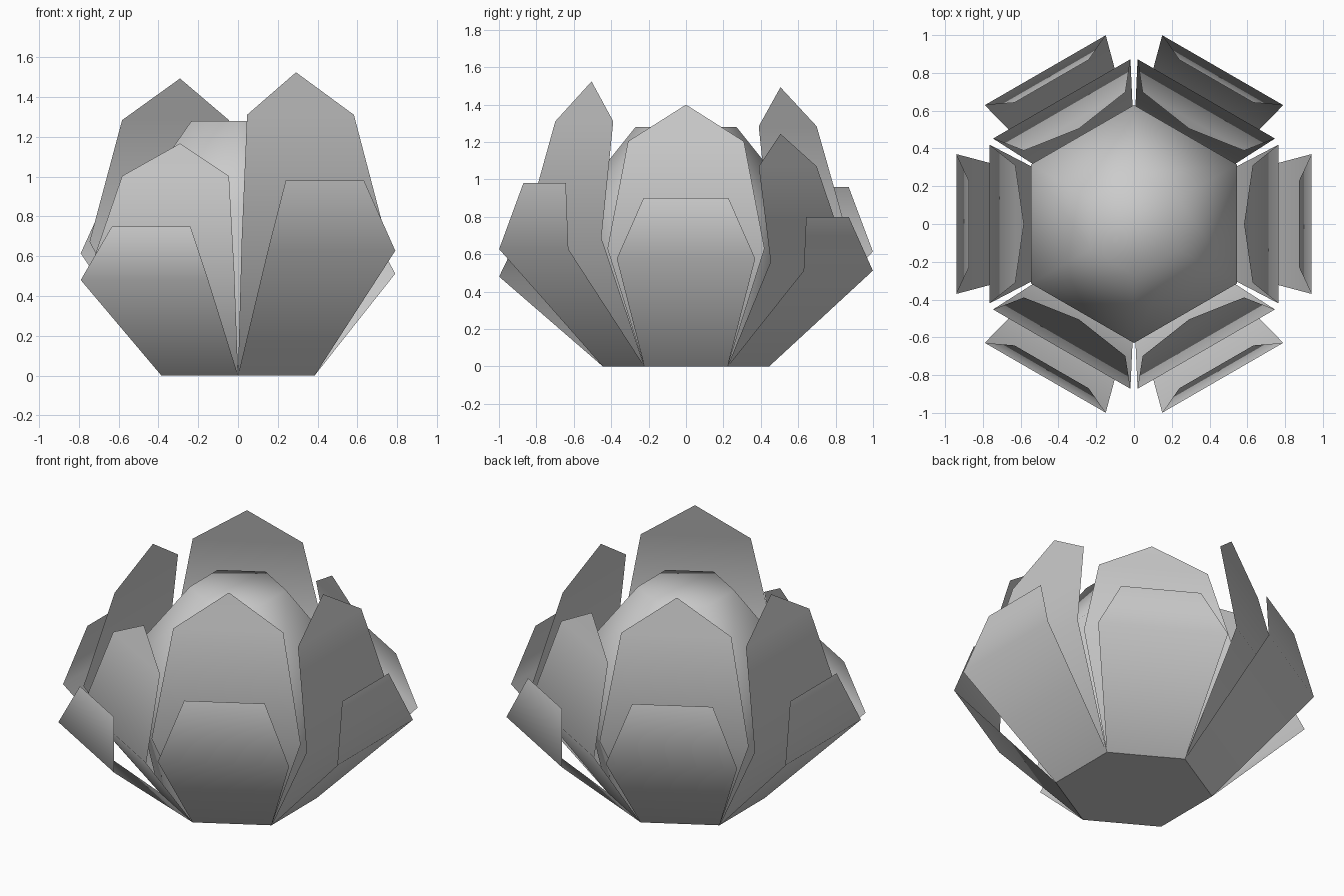
import bpy
from math import sin, cos, radians

if "Cube" in bpy.data.objects:
    bpy.data.objects.remove(bpy.data.objects["Cube"])


def add_mesh(name, verts, faces, angle):
    mesh = bpy.data.meshes.new(name)
    mesh.from_pydata(verts, [], faces)
    mesh.update()
    obj = bpy.data.objects.new(name, mesh)
    bpy.context.collection.objects.link(obj)
    bpy.ops.object.select_all(action='DESELECT')
    obj.select_set(True)
    bpy.context.view_layer.objects.active = obj
    bpy.ops.object.shade_smooth_by_angle(angle=radians(angle))
    return obj


def petal(name, deg, rows):
    """Open sheet from rows of (half width, distance out, height); half width 0 is a tip."""
    c, s = cos(radians(deg)), sin(radians(deg))
    verts, faces, prev = [], [], None
    for half, r, z in rows:
        row = []
        for t in ((-half, half) if half else (0,)):
            row.append(len(verts))
            verts.append((r * c - t * s, r * s + t * c, z))
        if prev:
            faces.append(prev + row[::-1])
        prev = row
    return add_mesh(name, verts, faces, 80)


# six-sided bud with a flat bottom and truncated top
rings = [(0.445, 0), (0.63, 0.83), (0.27, 1.28)]
verts = [(r * cos(radians(30 + 60 * i)), r * sin(radians(30 + 60 * i)), z)
         for r, z in rings for i in range(6)]
faces = [[5, 4, 3, 2, 1, 0], list(range(12, 18))]
for k in (0, 6):
    for i in range(6):
        j = (i + 1) % 6
        faces.append([k + i, k + j, k + 6 + j, k + 6 + i])
add_mesh("bud", verts, faces, 65)

# petals: each direction has its own height
heights = [0.90, 0.80, 0.96, 0.90, 0.75, 0.98]
for i, h in enumerate(heights):
    base = (0.2225, 0.385, 0)
    petal(f"outer_petal_{i + 1}", 60 * i,
          [base, (0.37, 0.94, 0.64 * h), (0.227, 0.873, h)])
    petal(f"inner_petal_{i + 1}", 60 * i,
          [base, (0.42, 0.765, 0.70 * h), (0.31, 0.628, 1.337 * h), (0, 0.583, 1.555 * h)])
